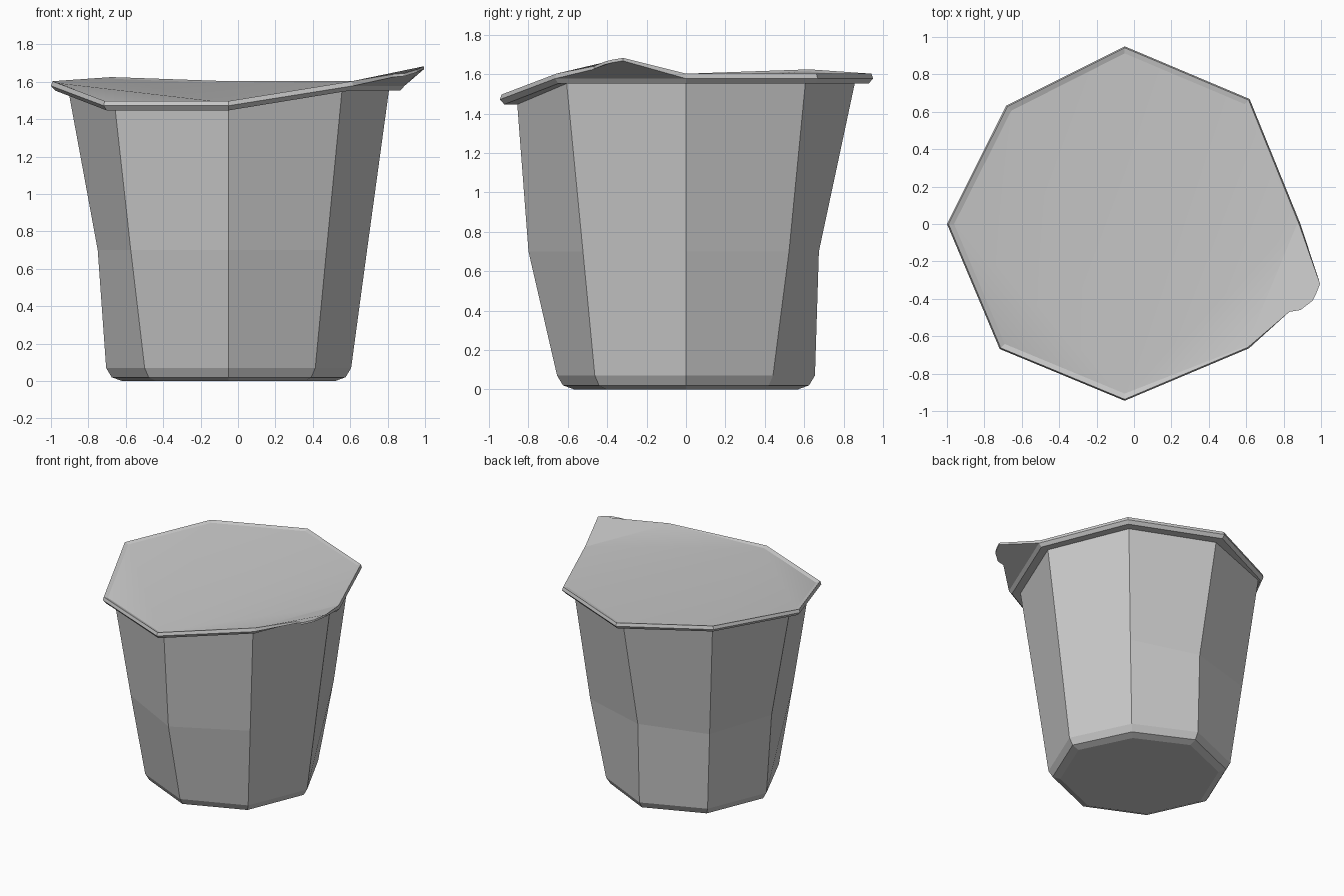
import bpy, bmesh, math

cube = bpy.data.objects.get("Cube")
if cube:
    bpy.data.objects.remove(cube, do_unlink=True)

CENTRE_X = -0.05
SIDES = 8
FRONT = 6
# Values per corner, from the left side (+x) counter-clockwise
RIM_Z = [1.603, 1.603, 1.603, 1.625, 1.603, 1.497, 1.497, 1.603]
RIM_R = [0.94, 0.945, 0.95, 0.895, 0.95, 0.945, 0.945, 0.94]
WAIST = [0.74, 0.74, 0.675, 0.74, 0.70, 0.74, 0.80, 0.74]
FOOT = [0.655, 0.625, 0.655, 0.655, 0.655, 0.635, 0.655, 0.655]

grey = bpy.data.materials.new("grey")
grey.use_nodes = True
grey.diffuse_color = (0.59, 0.59, 0.59, 1)
grey.node_tree.nodes["Principled BSDF"].inputs["Base Color"].default_value = (0.59, 0.59, 0.59, 1)


def corner(i, radius, z):
    a = i * math.tau / SIDES
    return (CENTRE_X + radius * math.cos(a), radius * math.sin(a), z)


def ring(radii, heights):
    return [corner(i, radii[i], heights[i]) for i in range(SIDES)]


def even(value):
    return [value] * SIDES


def shift(values, amount):
    return [v + amount for v in values]


def loft(bm, rings):
    """Bridge stacked rings and return their vertices."""
    rows = [[bm.verts.new(p) for p in r] for r in rings]
    for low, high in zip(rows, rows[1:]):
        for i in range(SIDES):
            j = (i + 1) % SIDES
            bm.faces.new((low[i], low[j], high[j], high[i]))
    return rows


def finish(name, bm):
    mesh = bpy.data.meshes.new(name)
    bm.to_mesh(mesh)
    bm.free()
    mesh.materials.append(grey)
    bpy.context.collection.objects.link(bpy.data.objects.new(name, mesh))


# Tapered cup with a chamfered base and a dented waist
under_rim = shift(RIM_Z, -0.05)
bm = bmesh.new()
rows = loft(bm, [
    ring(shift(FOOT, -0.085), even(0)),
    ring(shift(FOOT, -0.03), even(0.02)),
    ring(FOOT, even(0.07)),
    ring(WAIST, even(0.70)),
    ring(even(0.857), under_rim),
])
bm.faces.new(rows[0][::-1])
finish("cup_body", bm)

# Lid with a bevelled lip around a slightly sunken panel
ridge = shift(RIM_R, -0.008)
inset = [0.01 if i in (0, 7) else 0.03 for i in range(SIDES)]
sink = [0.002 if i in (0, 1, 7) else 0.01 for i in range(SIDES)]
bm = bmesh.new()
rows = loft(bm, [
    ring(even(0.857), under_rim),
    ring(shift(RIM_R, -0.022), under_rim),
    ring(RIM_R, shift(RIM_Z, -0.025)),
    ring(ridge, RIM_Z),
    ring([r - d for r, d in zip(ridge, inset)], [z - d for z, d in zip(RIM_Z, sink)]),
])
panel = rows[-1]
for k in range(1, SIDES - 1):
    face = bm.faces.new((panel[FRONT], panel[(FRONT + k) % SIDES], panel[(FRONT + k + 1) % SIDES]))
    face.smooth = True
finish("lid", bm)

# Pull tab bent upward from the lip
tips = [(0.83, -0.47, 1.64), (0.89, -0.46, 1.645), (0.955, -0.41, 1.665),
        (0.975, -0.37, 1.675), (0.995, -0.32, 1.683)]
bm = bmesh.new()
upper = [bm.verts.new(p) for p in [corner(i, ridge[i], RIM_Z[i]) for i in (0, 7)] + tips]
lower = [bm.verts.new(p) for p in [corner(i, RIM_R[i], RIM_Z[i] - 0.025) for i in (0, 7)]
         + [(x, y, z - 0.015) for x, y, z in tips]]
bm.faces.new(upper)
bm.faces.new(lower[::-1])
for i in range(len(upper)):
    j = (i + 1) % len(upper)
    bm.faces.new((upper[j], upper[i], lower[i], lower[j]))
bmesh.ops.recalc_face_normals(bm, faces=bm.faces)
finish("pull_tab", bm)
